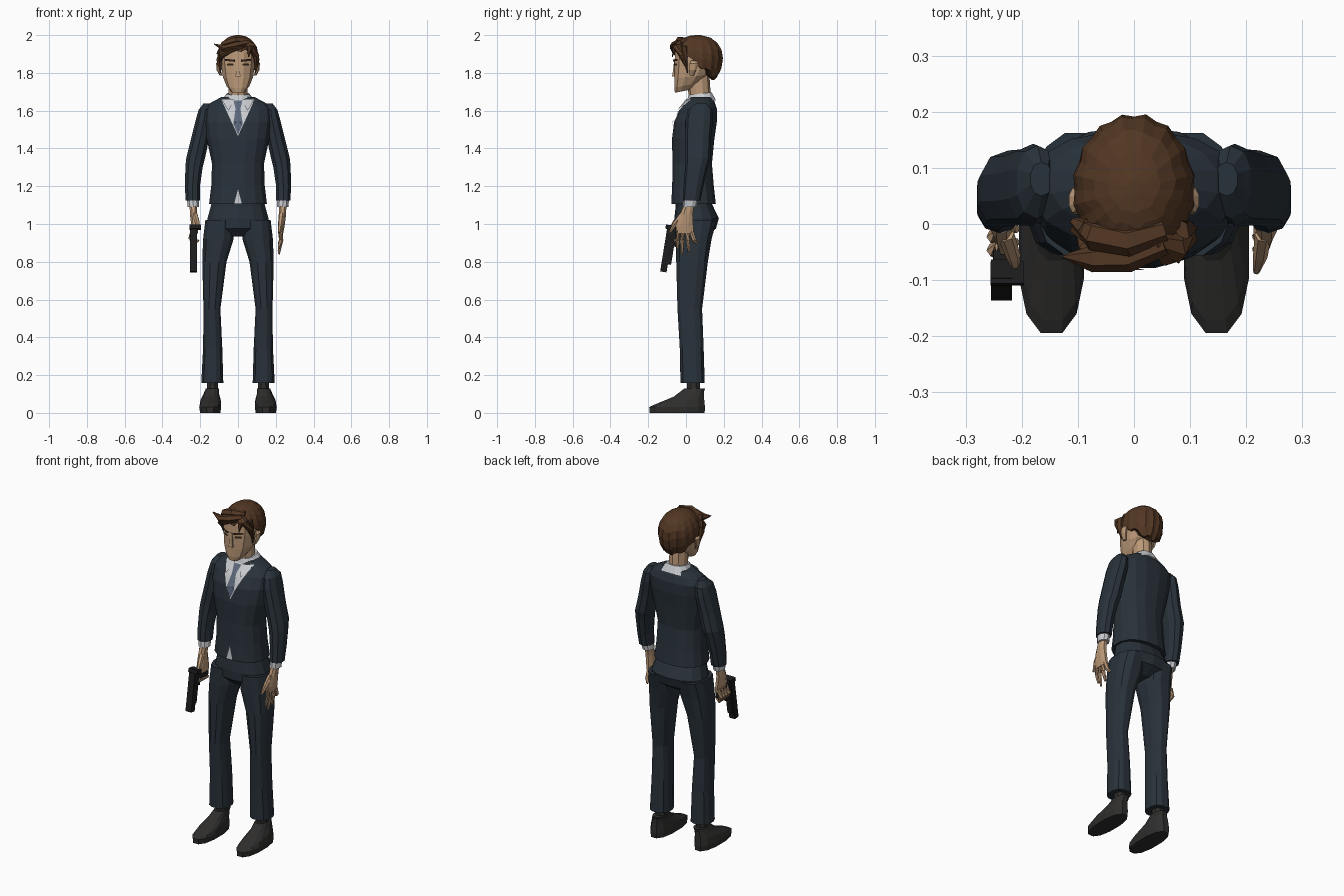
import bpy, bmesh, math
from mathutils import Vector
from mathutils.bvhtree import BVHTree


def mat(name, r, g, b):
    m = bpy.data.materials.new(name)
    m.diffuse_color = (r, g, b, 1)
    return m


SUIT = mat("navy cloth", .022, .032, .043)
SKIN = mat("skin", .50, .32, .19)
HAIR = mat("brown hair", .085, .038, .017)
SHIRT = mat("shirt white", .58, .59, .62)
TIE = mat("tie blue", .11, .14, .20)
SHOE = mat("shoe leather", .028, .027, .026)
GUN = mat("gun metal", .012, .012, .013)
DARK = mat("brow dark", .03, .018, .01)


def finish(name, bm, m):
    me = bpy.data.meshes.new(name)
    bm.to_mesh(me)
    bm.free()
    me.materials.append(m)
    ob = bpy.data.objects.new(name, me)
    bpy.context.collection.objects.link(ob)
    return ob


def skin(name, rings, m):
    """Join rings of points with quads and cap both ends."""
    bm = bmesh.new()
    vs = [[bm.verts.new(p) for p in r] for r in rings]
    n = len(vs[0])
    for a, b in zip(vs, vs[1:]):
        for i in range(n):
            j = (i + 1) % n
            bm.faces.new((a[i], a[j], b[j], b[i]))
    bm.faces.new(vs[0])
    bm.faces.new(vs[-1])
    bmesh.ops.recalc_face_normals(bm, faces=bm.faces)
    return finish(name, bm, m)


def loft(name, secs, m, n=12, e=.85, s=1):
    """Stack of level rounded sections: x, y, z, half width, half depth, tilt."""
    rings = []
    for x, y, z, rx, ry, *t in secs:
        ring = []
        for i in range(n):
            a = 2 * math.pi * (i + .5) / n
            c, d = math.cos(a), math.sin(a)
            u = math.copysign(abs(c) ** e, c) * rx
            v = math.copysign(abs(d) ** e, d) * ry
            ring.append((s * (x + u), y + v, z + (t[0] * v if t else 0)))
        rings.append(ring)
    return skin(name, rings, m)


def tube(name, pts, rad, m, n=6, s=1, flat=1):
    """Tapered tube along a path."""
    P = [Vector((s * x, y, z)) for x, y, z in pts]
    rings = []
    for i, p in enumerate(P):
        q = (P[min(i + 1, len(P) - 1)] - P[max(i - 1, 0)]).to_track_quat('Z', 'Y')
        rings.append([p + q @ Vector((rad[i] * math.cos(a), rad[i] * flat * math.sin(a), 0))
                      for a in (2 * math.pi * k / n for k in range(n))])
    return skin(name, rings, m)


def patch(name, poly, target, m, off=.004):
    """Flat x-z polygon dropped onto the front of another part."""
    tb = bmesh.new()
    tb.from_mesh(target.data)
    tree = BVHTree.FromBMesh(tb)
    bm = bmesh.new()
    f = bm.faces.new([bm.verts.new((x, -1, z)) for x, z in poly])
    bmesh.ops.triangulate(bm, faces=[f])
    bmesh.ops.subdivide_edges(bm, edges=bm.edges[:], cuts=5, use_grid_fill=True)
    for v in bm.verts:
        hit = tree.ray_cast(v.co, Vector((0, 1, 0)))[0]
        v.co.y = (hit or tree.find_nearest(Vector((v.co.x, 0, v.co.z)))[0]).y - off
    bmesh.ops.recalc_face_normals(bm, faces=bm.faces)
    if sum(f.normal.y for f in bm.faces) > 0:
        bmesh.ops.reverse_faces(bm, faces=bm.faces)
    tb.free()
    return finish(name, bm, m)


def box(name, loc, size, m, rx=0):
    bpy.ops.mesh.primitive_cube_add(size=1, location=loc, rotation=(rx, 0, 0))
    ob = bpy.context.object
    ob.name, ob.scale = name, size
    ob.data.materials.append(m)
    b = ob.modifiers.new("bevel", 'BEVEL')
    b.width, b.segments = .006, 1


# Jacket with shirt front, collar and tie
jacket = loft("jacket", [
    (0, .04, 1.105, .156, .12), (0, .037, 1.2, .144, .112), (0, .033, 1.32, .14, .106),
    (0, .038, 1.45, .168, .114), (0, .05, 1.54, .182, .115), (0, .066, 1.605, .184, .1),
    (0, .075, 1.64, .15, .08), (0, .08, 1.672, .09, .062)], SUIT, 16)
patch("shirt_front", [(-.088, 1.658), (0, 1.465), (.088, 1.658)], jacket, SHIRT)
patch("shirt_tail", [(-.02, 1.108), (.02, 1.108), (0, 1.185)], jacket, SHIRT)
patch("tie_knot", [(-.024, 1.655), (.024, 1.655), (.013, 1.61), (-.013, 1.61)], jacket, TIE, .01)
patch("tie_blade", [(-.013, 1.61), (.013, 1.61), (.025, 1.53), (0, 1.474), (-.025, 1.53)], jacket, TIE, .008)
loft("shirt_collar", [(0, .075, 1.635, .1, .085, .25), (0, .075, 1.69, .06, .063, .12)], SHIRT)

# Trouser seat
loft("trouser_seat", [
    (0, .035, 1.13, .138, .09), (0, .045, 1.09, .148, .1), (0, .056, 1.03, .165, .118),
    (0, .05, .975, .165, .108), (0, .04, .935, .05, .06)], SUIT, 14)

for s, side in ((-1, "right"), (1, "left")):
    patch(side + "_collar_flap", [(s * .09, 1.662), (s * .02, 1.66), (s * .05, 1.6)], jacket, SHIRT, .012)
    # Sleeve and cuff
    loft(side + "_sleeve", [
        (.165, .08, 1.637, .02, .03), (.172, .075, 1.605, .038, .065), (.18, .07, 1.55, .046, .073),
        (.201, .065, 1.45, .05, .068), (.224, .064, 1.35, .052, .067), (.233, .055, 1.3, .048, .06),
        (.241, .04, 1.2, .041, .052), (.24, .03, 1.125, .04, .046)], SUIT, 10, .9, s)
    loft(side + "_cuff", [(.24, .028, 1.15, .034, .04), (.236, .02, 1.09, .032, .037)], SHIRT, 10, 1, s)
    # Trouser leg, sock and shoe
    loft(side + "_trouser_leg", [
        (.097, .053, 1.02, .078, .112), (.104, .04, .92, .083, .098), (.125, .032, .8, .066, .086),
        (.138, .02, .55, .046, .067), (.134, .03, .35, .052, .065), (.136, .035, .157, .06, .066)],
        SUIT, 12, .8, s)
    loft(side + "_sock", [(.135, .04, .1, .032, .038), (.135, .04, .2, .03, .036)], SHOE, 8, 1, s)
    loft(side + "_shoe", [
        (.147, -.047, 0, .055, .15), (.147, -.047, .03, .06, .152), (.145, -.038, .062, .055, .137, .15),
        (.141, .015, .098, .042, .082, .15), (.136, .045, .128, .036, .057)], SHOE, 12, .85, s)
    # Palm
    loft(side + "_palm", [
        (.236, .018, 1.11, .022, .028), (.236, .002, 1.05, .02, .036),
        (.23, -.008, .99, .018, .05), (.226, -.005, .95, .014, .048)], SKIN, 8, .9, s)
    # Ear and sideburn
    loft(side + "_ear", [(.09, .03, 1.785, .008, .012), (.102, .035, 1.815, .012, .02),
                         (.105, .042, 1.85, .012, .024), (.098, .042, 1.865, .006, .015)], SKIN, 8, 1, s)
    tube(side + "_sideburn", [(.085, -.01, 1.94), (.098, -.005, 1.87), (.093, .008, 1.8)],
         [.022, .018, .003], HAIR, 5, s, .6)

# Open left hand: spread fingers and thumb
for i, (y0, y1, z1) in enumerate([(-.042, -.045, .87), (-.018, -.022, .84), (.006, .015, .855), (.028, .058, .895)]):
    tube("left_finger_%d" % (i + 1), [(.226, y0, .965), (.228, (y0 + y1) / 2, .915), (.216, y1, z1)],
         [.013, .012, .006], SKIN)
tube("left_thumb", [(.23, -.02, 1.05), (.225, -.058, 1.0), (.218, -.085, .955)], [.015, .013, .006], SKIN)

# Right hand: fingers curled around the grip
for i in range(4):
    y = -.042 + .024 * i
    tube("right_finger_%d" % (i + 1), [(-.236, y, .97), (-.25, y - .004, .925), (-.235, y - .012, .895),
                                       (-.208, y - .015, .915)], [.013, .013, .012, .007], SKIN)
tube("right_thumb", [(-.228, -.02, 1.05), (-.215, -.058, 1.01), (-.21, -.085, .97)], [.015, .013, .006], SKIN)

# Pistol pointing down
TILT = -.16
box("gun_slide", (-.236, -.1, .87), (.038, .034, .25), GUN, TILT)
box("gun_frame", (-.236, -.078, .885), (.03, .03, .2), GUN, TILT)
box("gun_grip", (-.232, -.03, .945), (.03, .12, .05), GUN, TILT)
box("gun_rear_sight", (-.226, -.088, .983), (.06, .04, .022), GUN, TILT)
box("trigger_guard", (-.234, -.055, .885), (.012, .04, .012), GUN, TILT)

# Neck, head and nose
loft("neck", [(0, .075, 1.63, .055, .06), (0, .065, 1.8, .05, .058)], SKIN, 10, 1)
head = loft("head", [
    (0, -.017, 1.703, .038, .043, .2), (0, .004, 1.735, .062, .068, .22), (0, .026, 1.78, .082, .09, .1),
    (0, .048, 1.85, .093, .112), (0, .055, 1.91, .093, .116), (0, .06, 1.965, .06, .08)], SKIN, 12, .8)
loft("nose", [(0, -.056, 1.782, .019, .026), (0, -.052, 1.8, .015, .026), (0, -.053, 1.862, .008, .014)],
     SKIN, 4, 1)
for s, side in ((-1, "right"), (1, "left")):
    patch(side + "_brow", [(s * .016, 1.858), (s * .07, 1.864), (s * .068, 1.874), (s * .016, 1.87)],
          head, DARK, .008)
    patch(side + "_eye", [(s * .022, 1.838), (s * .06, 1.838), (s * .056, 1.85), (s * .026, 1.85)],
          head, DARK, .003)

# Hair cap: ridged strands, high at the brow and low at the nape
N, rings = 32, []
for k in range(8):
    ring = []
    for i in range(N):
        a = 2 * math.pi * i / N
        back = math.sin(a)
        limit = math.radians(103 + 34 * back if back > 0 else 103 + 33 * back)
        limit += math.radians(4) * (1 if i % 4 < 2 else -1)
        t = limit * (min(k, 6) + .25) / 6.25
        r = (.84 if k == 7 else 1) * (1 + (.022 if i % 2 else -.022) * min(k, 3) / 3)
        h = math.cos(t)
        w = math.sin(t) ** .85 * r
        ring.append((.108 * w * math.cos(a), .061 + .134 * w * back, 1.88 + (.12 if h > 0 else .15) * h))
    rings.append(ring)
skin("hair_cap", rings, HAIR)

# Swept fringe locks
tube("fringe_tip", [(.055, -.035, 1.96), (-.01, -.058, 1.945), (-.075, -.062, 1.93), (-.127, -.058, 1.953)],
     [.02, .028, .024, .003], HAIR, 6, 1, .8)
tube("fringe_top", [(.055, -.01, 1.97), (-.01, -.03, 1.97), (-.07, -.02, 1.95), (-.108, .005, 1.9)],
     [.02, .028, .028, .008], HAIR, 6, 1, .8)
tube("fringe_low", [(.03, -.055, 1.945), (-.04, -.06, 1.92), (-.085, -.04, 1.895), (-.1, -.012, 1.86)],
     [.015, .021, .02, .005], HAIR, 6, 1, .8)
tube("fringe_side", [(.04, -.03, 1.965), (.075, -.045, 1.94), (.095, -.02, 1.89), (.098, .0, 1.83)],
     [.016, .026, .02, .004], HAIR, 6, 1, .8)
tube("fringe_tuft", [(.04, -.04, 1.965), (.062, -.062, 1.935), (.056, -.072, 1.885)],
     [.014, .018, .003], HAIR, 5, 1, .7)
